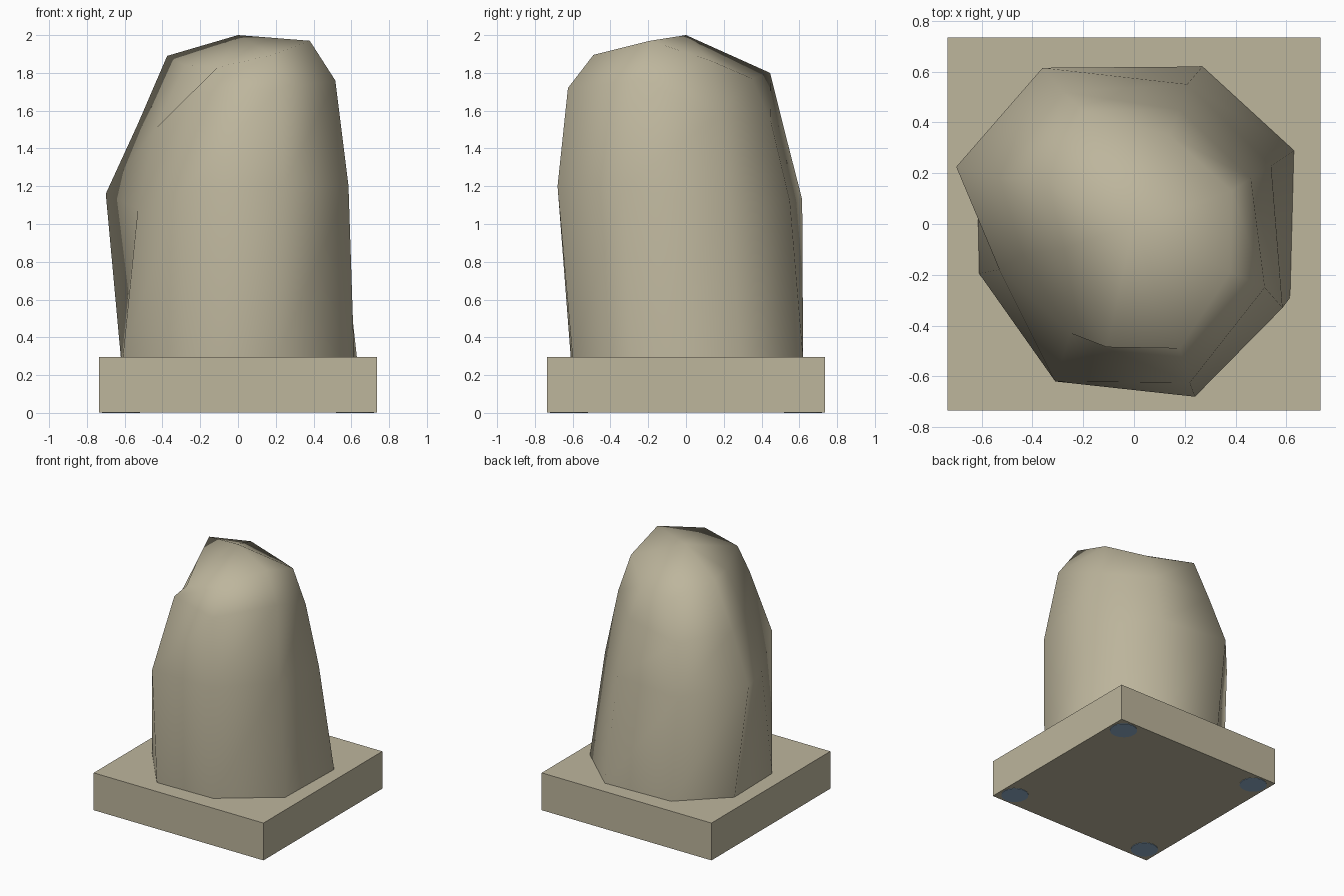
import bpy, bmesh

if "Cube" in bpy.data.objects:
    bpy.data.objects.remove(bpy.data.objects["Cube"])

def material(name, rgb):
    m = bpy.data.materials.new(name)
    m.diffuse_color = (*rgb, 1)
    m.use_nodes = True
    m.node_tree.nodes["Principled BSDF"].inputs["Base Color"].default_value = m.diffuse_color
    return m

stone = material("sandstone", (0.51, 0.465, 0.335))
blue = material("foot_blue", (0.28, 0.42, 0.58))

def add_object(name, bm, mat, smooth=False):
    bmesh.ops.recalc_face_normals(bm, faces=bm.faces)
    mesh = bpy.data.meshes.new(name)
    bm.to_mesh(mesh)
    bm.free()
    mesh.materials.append(mat)
    for p in mesh.polygons:
        p.use_smooth = smooth
    ob = bpy.data.objects.new(name, mesh)
    bpy.context.collection.objects.link(ob)
    return ob

# Square plinth
LOW, TOP, HALF = 0.003, 0.295, 0.735
bm = bmesh.new()
bmesh.ops.create_cube(bm, size=1)
for v in bm.verts:
    v.co = (v.co.x * 2 * HALF, v.co.y * 2 * HALF, TOP if v.co.z > 0 else LOW)
add_object("plinth", bm, stone)

# Weathered standing stone: four uneven eight-sided rings and an apex
rings = [
    [(.63, .29, .29), (.27, .62, .29), (-.29, .60, .29), (-.62, .285, .29),
     (-.61, -.195, .29), (-.275, -.61, .29), (.205, -.60, .29), (.615, -.29, .29)],
    [(.54, .23, 1.10), (.21, .55, 1.12), (-.36, .615, 1.13), (-.70, .225, 1.16),
     (-.53, -.18, 1.08), (-.31, -.62, 1.17), (.24, -.68, 1.20), (.585, -.33, 1.20)],
    [(.46, .18, 1.585), (.18, .45, 1.54), (-.28, .52, 1.50), (-.53, .18, 1.53),
     (-.44, -.12, 1.50), (-.25, -.43, 1.69), (.22, -.625, 1.72), (.515, -.25, 1.76)],
    [(.385, .13, 1.865), (.14, .35, 1.77), (-.20, .445, 1.80), (-.375, .18, 1.89),
     (-.28, -.10, 1.84), (-.107, -.485, 1.83), (.18, -.49, 1.895), (.38, -.19, 1.97)],
]
bm = bmesh.new()
levels = [[bm.verts.new(p) for p in ring] for ring in rings]
apex = bm.verts.new((0, 0, 2))
for i in range(8):
    j = (i + 1) % 8
    for a, b in zip(levels, levels[1:]):
        bm.faces.new((a[i], a[j], b[j], b[i]))
    bm.faces.new((levels[-1][i], levels[-1][j], apex))
add_object("standing_stone", bm, stone, smooth=True)

# Thin round foot pads under the corners
for sx in (-1, 1):
    for sy in (-1, 1):
        bm = bmesh.new()
        bmesh.ops.create_cone(bm, cap_ends=True, segments=16, radius1=0.1,
                              radius2=0.1, depth=0.006)
        bmesh.ops.translate(bm, verts=bm.verts, vec=(sx * 0.62, sy * 0.62, 0.003))
        add_object("foot_pad", bm, blue)
